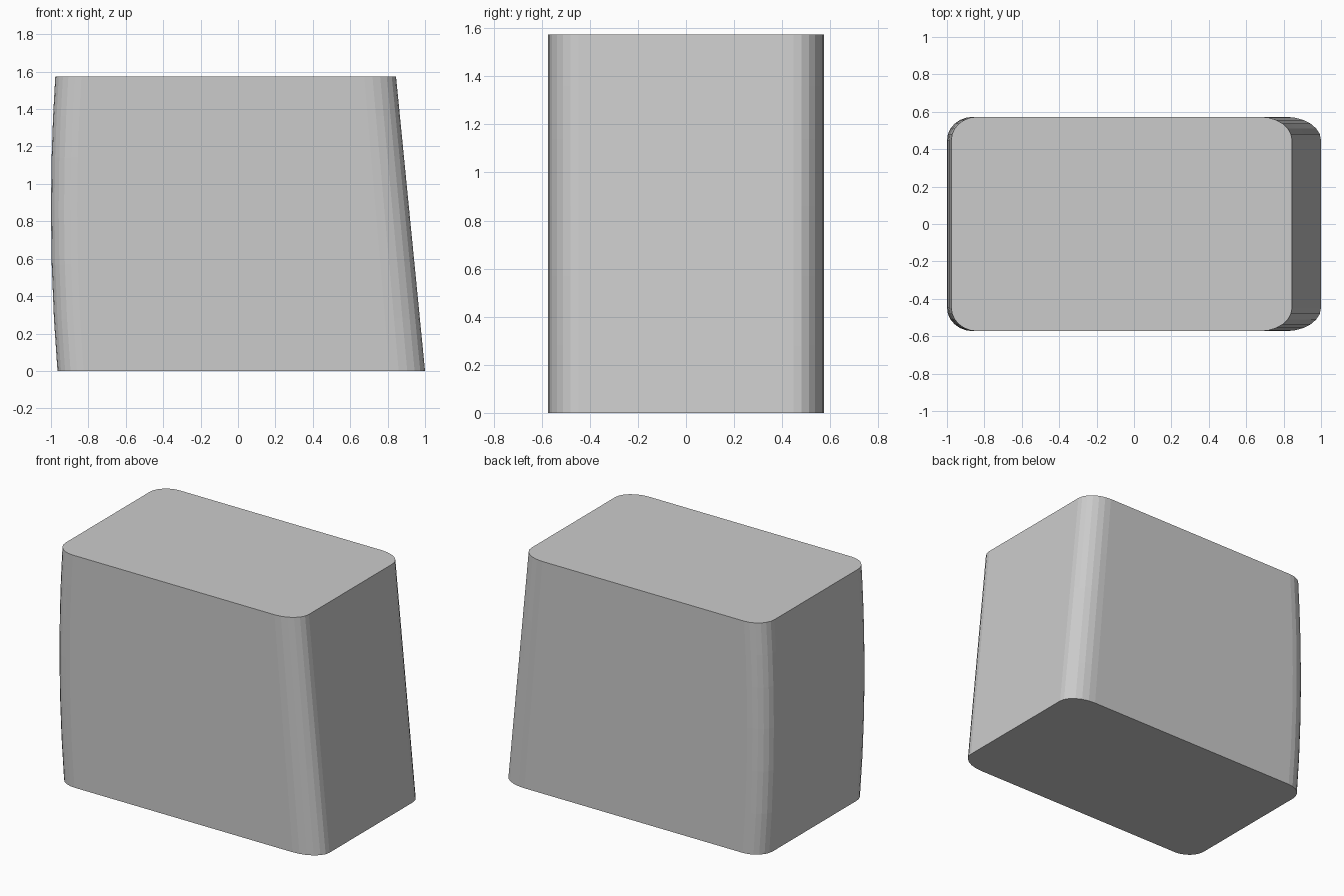
import bpy, bmesh
from math import sin, cos, pi

if "Cube" in bpy.data.objects:
    bpy.data.objects.remove(bpy.data.objects["Cube"])

H, HY = 1.573, 0.573      # height, half depth
RY = 0.125                # corner size along y
SEG = 6                   # facets per rounded corner
LEVELS = [0, 0.28, 0.57, 0.86, 1.14, 1.36, H]


def section(z):
    """Rounded rectangle at height z: bowed left side, slanted right side."""
    left = -1.0 + 0.047 * (z - 0.86) ** 2 * (1.0 if z < 0.86 else 0.96)
    right = 1.0 - 0.155 * z / H
    rx_l, rx_r = 0.14, 0.19 - 0.02 * z / H
    corners = [(right - rx_r, HY - RY, rx_r, 0), (left + rx_l, HY - RY, rx_l, 1),
               (left + rx_l, RY - HY, rx_l, 2), (right - rx_r, RY - HY, rx_r, 3)]
    pts = []
    for cx, cy, rx, q in corners:
        for i in range(SEG + 1):
            a = (q + i / SEG) * pi / 2
            pts.append((cx + rx * cos(a), cy + RY * sin(a), z))
    return pts


# Body lofted through the stacked sections
bm = bmesh.new()
rings = [[bm.verts.new(p) for p in section(z)] for z in LEVELS]
n = len(rings[0])
for lo, hi in zip(rings, rings[1:]):
    for i in range(n):
        j = (i + 1) % n
        bm.faces.new((lo[i], lo[j], hi[j], hi[i]))

# Flat bottom and top
bm.faces.new(rings[0][::-1])
bm.faces.new(rings[-1])
bmesh.ops.recalc_face_normals(bm, faces=bm.faces)

mesh = bpy.data.meshes.new("rounded_block")
bm.to_mesh(mesh)
bm.free()
bpy.context.collection.objects.link(bpy.data.objects.new("rounded_block", mesh))
